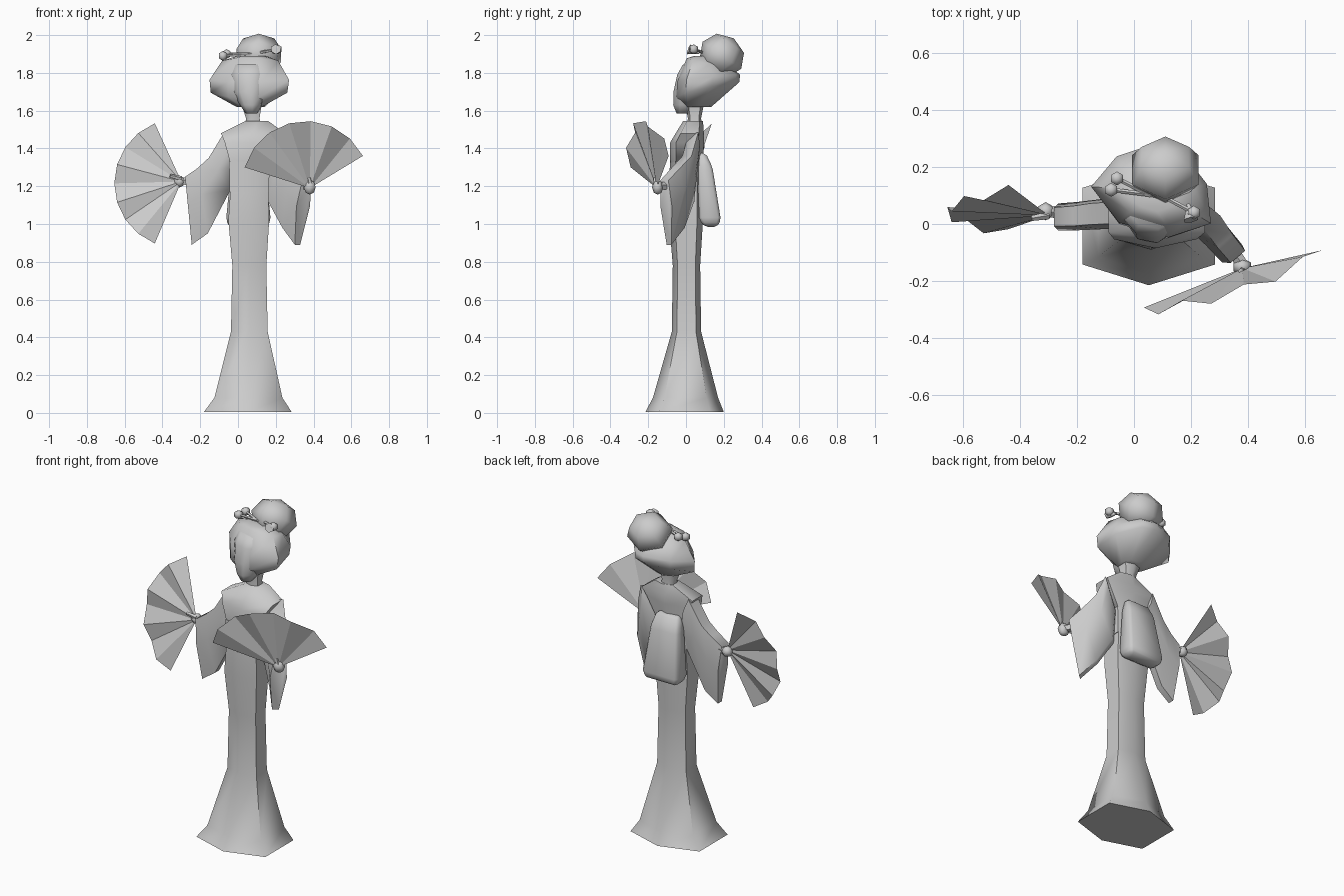
import bpy, bmesh, math
from mathutils import Vector, Matrix

cube = bpy.data.objects.get("Cube")
if cube:
    bpy.data.objects.remove(cube, do_unlink=True)

grey = bpy.data.materials.new("plain_grey")
grey.use_nodes = True
grey.diffuse_color = (0.6, 0.6, 0.6, 1)
grey.node_tree.nodes["Principled BSDF"].inputs["Base Color"].default_value = (0.6, 0.6, 0.6, 1)


def finish(name, bm, angle=70):
    """Turn a bmesh into a shaded object."""
    bmesh.ops.recalc_face_normals(bm, faces=bm.faces)
    mesh = bpy.data.meshes.new(name)
    bm.to_mesh(mesh)
    bm.free()
    mesh.materials.append(grey)
    obj = bpy.data.objects.new(name, mesh)
    bpy.context.collection.objects.link(obj)
    bpy.ops.object.select_all(action="DESELECT")
    obj.select_set(True)
    bpy.context.view_layer.objects.active = obj
    if angle:
        bpy.ops.object.shade_smooth_by_angle(angle=math.radians(angle))
    return obj


def loft(name, rings, angle=70, matrix=None, bevel=0):
    """Skin a row of equal rings and close both ends."""
    bm = bmesh.new()
    rows = [[bm.verts.new(p) for p in r] for r in rings]
    n = len(rows[0])
    for a, b in zip(rows, rows[1:]):
        for i in range(n):
            j = (i + 1) % n
            bm.faces.new((a[i], a[j], b[j], b[i]))
    bm.faces.new(rows[0])
    bm.faces.new(rows[-1])
    if bevel:
        bmesh.ops.bevel(bm, geom=bm.edges[:], offset=bevel, segments=1, affect="EDGES")
    if matrix:
        bm.transform(matrix)
    return finish(name, bm, angle)


def ring(cx, z, hx, front, back, n=6, slope=0.0, pinch=0.0):
    """Polygon ring; slope raises the back, pinch narrows it."""
    cy, hy = (front + back) / 2, (back - front) / 2
    start = math.pi / 2 if n == 6 else math.pi / n
    angles = [start + math.tau * i / n for i in range(n)]
    big = max(abs(math.cos(a)) for a in angles)
    tall = max(abs(math.sin(a)) for a in angles)
    pts = []
    for a in angles:
        s = math.sin(a) / tall
        if n == 6 and abs(s) < 0.9:
            s *= 1.3
        y = cy + hy * s
        x = hx * math.cos(a) / big * (1 - pinch * max(0, s))
        pts.append((cx + x, y, z + slope * y))
    return pts


def ball(name, centre, size, tilt=0, segments=6, rings=4):
    bm = bmesh.new()
    m = (Matrix.Translation(centre) @ Matrix.Rotation(tilt, 4, "X")
         @ Matrix.Diagonal((*size, 1)))
    bmesh.ops.create_uvsphere(bm, u_segments=segments, v_segments=rings, radius=1, matrix=m)
    return finish(name, bm)


def rod(name, start, end, r1, r2, sides=5):
    start, end = Vector(start), Vector(end)
    d = end - start
    bm = bmesh.new()
    m = Matrix.Translation((start + end) / 2) @ d.to_track_quat("Z", "Y").to_matrix().to_4x4()
    bmesh.ops.create_cone(bm, cap_ends=True, segments=sides, radius1=r1, radius2=r2,
                          depth=d.length, matrix=m)
    return finish(name, bm)


# Gown, flaring to a six-sided hem
loft("gown", [
    ring(0.052, 0.005, 0.232, -0.215, 0.2),
    ring(0.055, 0.08, 0.18, -0.175, 0.17),
    ring(0.06, 0.43, 0.097, -0.075, 0.08),
    ring(0.06, 0.78, 0.09, -0.07, 0.075),
    ring(0.057, 1.02, 0.108, -0.09, 0.09),
    ring(0.06, 1.18, 0.1, -0.085, 0.09),
])

# Waist sash and its large knot at the back
loft("sash", [
    ring(0.06, 1.17, 0.104, -0.09, 0.09),
    ring(0.06, 1.33, 0.107, -0.085, 0.09),
])
knot = [(1.375, 0.075, 0.065, 0.105), (1.3, 0.092, 0.06, 0.14),
        (1.02, 0.118, 0.07, 0.185), (0.985, 0.1, 0.1, 0.165)]
loft("sash_knot", [
    [(0.055 - w, f, z), (0.055 + w, f, z), (0.055 + w, b, z), (0.055 - w, b, z)]
    for z, w, f, b in knot], 60, bevel=0.014)

# Shoulders and neck
loft("bodice", [
    ring(0.06, 1.32, 0.1, -0.085, 0.09),
    ring(0.075, 1.43, 0.145, -0.085, 0.095),
    ring(0.08, 1.48, 0.17, -0.055, 0.095),
    ring(0.1, 1.545, 0.06, -0.015, 0.09),
])
loft("neck", [
    ring(0.085, 1.48, 0.05, 0.0, 0.09),
    ring(0.078, 1.56, 0.036, 0.01, 0.08),
    ring(0.07, 1.66, 0.06, -0.01, 0.1),
])


def sleeve(name, sections, side):
    """Hanging sleeve: each section is a top point, a bottom point, half thickness."""
    side = Vector(side).normalized()
    rings = []
    for top, bottom, t in sections:
        top, bottom = Vector(top), Vector(bottom)
        mid = top.lerp(bottom, 0.4)
        rings.append([top - side * t * 0.7, top + side * t * 0.7, mid + side * t,
                      bottom + side * t * 0.4, bottom - side * t * 0.4, mid - side * t])
    loft(name, rings)


sleeve("right_sleeve", [
    ((-0.07, 0.04, 1.49), (-0.01, 0.04, 1.31), 0.055),
    ((-0.155, 0.035, 1.35), (-0.04, 0.035, 1.18), 0.053),
    ((-0.215, 0.028, 1.295), (-0.16, 0.028, 0.95), 0.05),
    ((-0.28, 0.025, 1.25), (-0.245, 0.025, 0.89), 0.047),
], (0, 1, 0))
sleeve("left_sleeve", [
    ((0.23, 0.04, 1.485), (0.16, 0.035, 1.31), 0.055),
    ((0.275, 0.005, 1.36), (0.175, 0.03, 1.12), 0.053),
    ((0.32, -0.06, 1.29), (0.25, -0.02, 0.98), 0.05),
    ((0.365, -0.115, 1.23), (0.315, -0.09, 0.89), 0.047),
], (0.76, 0.65, 0))

# Wrists, hands and thumbs
rod("right_wrist", (-0.26, 0.04, 1.225), (-0.31, 0.045, 1.225), 0.024, 0.018)
ball("right_hand", (-0.31, 0.045, 1.225), (0.032, 0.032, 0.032))
rod("right_thumb", (-0.3, 0.03, 1.24), (-0.36, 0.02, 1.255), 0.014, 0.01)
rod("left_wrist", (0.35, -0.1, 1.2), (0.38, -0.14, 1.2), 0.024, 0.02)
ball("left_hand", (0.38, -0.15, 1.195), (0.036, 0.03, 0.04))
rod("left_thumb", (0.385, -0.16, 1.2), (0.375, -0.165, 1.245), 0.014, 0.01)


def fan(name, pivot, centre, radius, sweep, depth, folds, bow):
    """Pleated fan: sweep in degrees, depth from first to last rib, bow at the middle."""
    bm = bmesh.new()
    hub = bm.verts.new(pivot)
    rim = []
    for i in range(folds + 1):
        t = i / folds
        a = math.radians(sweep[0] + (sweep[1] - sweep[0]) * t)
        y = depth[0] + (depth[1] - depth[0]) * t - bow * math.sin(math.pi * t)
        y += -0.017 if i % 2 else 0.017
        rim.append(bm.verts.new((centre[0] + radius * math.cos(a), y,
                                 centre[1] + radius * math.sin(a))))
    for a, b in zip(rim, rim[1:]):
        bm.faces.new((hub, a, b))
    finish(name, bm, 0)


fan("right_fan", (-0.3, 0.03, 1.225), (-0.312, 1.215), 0.343, (112, 248), (0.12, -0.035), 8, 0)
fan("left_fan", (0.38, -0.155, 1.19), (0.36, 1.207), 0.338, (164, 27), (-0.31, -0.075), 7, 0.055)


def turned(degrees):
    return Matrix.Translation((0.064, 0.08, 0)) @ Matrix.Rotation(math.radians(degrees), 4, "Z")


# Face and swept-up hair, turned slightly to one side
loft("face", [
    ring(0.025, 1.585, 0.028, -0.125, -0.06, 8),
    ring(0.02, 1.63, 0.055, -0.142, 0.0, 8),
    ring(0.01, 1.7, 0.088, -0.14, 0.03, 8),
    ring(0.005, 1.79, 0.098, -0.12, 0.03, 8),
    ring(0.005, 1.845, 0.085, -0.09, 0.03, 8),
], 70, turned(-11))
loft("hair", [
    ring(0.01, 1.62, 0.07, -0.09, 0.05, 8),
    ring(0.0, 1.7, 0.212, -0.11, 0.2, 8, 0.25, 0.6),
    ring(0.0, 1.765, 0.22, -0.105, 0.205, 8, 0.12, 0.6),
    ring(0.0, 1.865, 0.155, -0.06, 0.15, 8, -0.2, 0.4),
    ring(0.0, 1.89, 0.07, -0.03, 0.08, 8),
], 55, turned(-17))
ball("hair_bun", (0.11, 0.19, 1.893), (0.135, 0.125, 0.11), math.radians(-35))

# Hair pins with bead and bell ends
pins = [((-0.06, 0.16, 1.9), (0.06, 0.1, 1.9)), ((-0.08, 0.12, 1.89), (0.08, 0.1, 1.9)),
        ((0.21, 0.04, 1.925), (0.02, 0.14, 1.89))]
for i, (tip, root) in enumerate(pins):
    rod(f"hair_pin_{i + 1}", tip, root, 0.008, 0.008)
    ball(f"pin_bead_{i + 1}", tip, (0.028, 0.028, 0.026), 0, 6, 3)
rod("pin_bell", (0.2, 0.015, 1.925), (0.19, 0.07, 1.905), 0.028, 0.006, 6)
